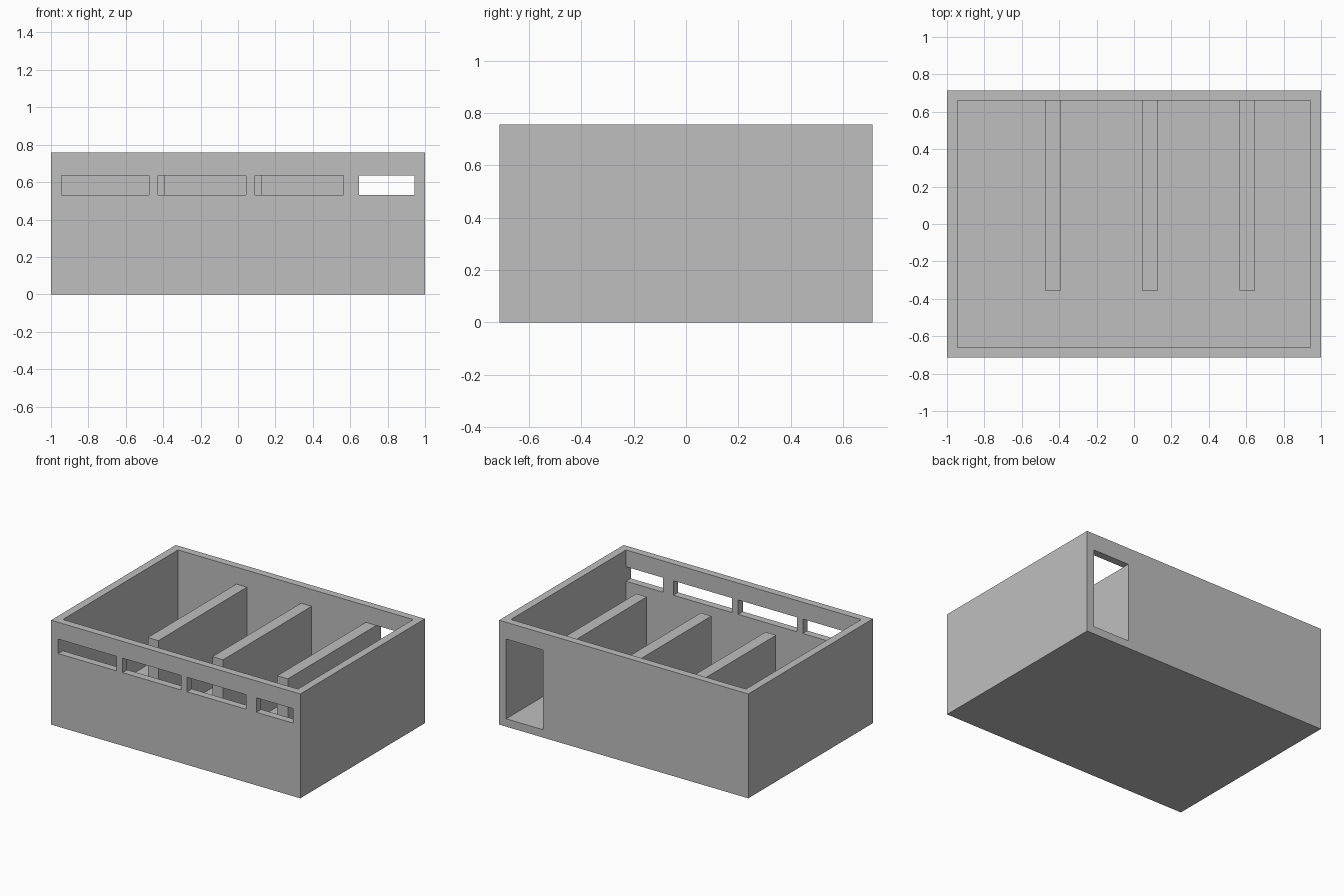
import bpy
import bmesh
from mathutils import Vector

default_cube = bpy.data.objects.get("Cube")
if default_cube:
    bpy.data.objects.remove(default_cube, do_unlink=True)

# Overall sizes
HALF_X, HALF_Y, HEIGHT = 1.0, 0.714, 0.757
WALL = 0.057
IN_X, IN_Y = HALF_X - WALL, HALF_Y - 0.054
HEAD = 0.635          # top of windows, doorway and partitions
SILL = 0.53

grey = bpy.data.materials.new("plain_grey")
grey.use_nodes = True
colour = (0.52, 0.52, 0.52, 1.0)
grey.diffuse_color = colour
grey.node_tree.nodes["Principled BSDF"].inputs["Base Color"].default_value = colour


def box(name, low, high):
    """Axis-aligned box between two corners."""
    low, high = Vector(low), Vector(high)
    bm = bmesh.new()
    bmesh.ops.create_cube(bm, size=1.0)
    bmesh.ops.scale(bm, vec=high - low, verts=bm.verts)
    bmesh.ops.translate(bm, vec=(low + high) / 2, verts=bm.verts)
    mesh = bpy.data.meshes.new(name)
    bm.to_mesh(mesh)
    bm.free()
    mesh.materials.append(grey)
    obj = bpy.data.objects.new(name, mesh)
    bpy.context.collection.objects.link(obj)
    return obj


def cut(target, low, high):
    """Subtract a box from the target and remove the cutter."""
    cutter = box("cutter", low, high)
    cutter.hide_render = True
    mod = target.modifiers.new("cut", "BOOLEAN")
    mod.operation = "DIFFERENCE"
    mod.solver = "EXACT"
    mod.object = cutter
    bpy.context.view_layer.update()
    graph = bpy.context.evaluated_depsgraph_get()
    result = bpy.data.meshes.new_from_object(target.evaluated_get(graph))
    target.modifiers.clear()
    target.data = result
    bpy.data.objects.remove(cutter, do_unlink=True)


# Open-topped shell with floor
shell = box("walls_and_floor", (-HALF_X, -HALF_Y, 0), (HALF_X, HALF_Y, HEIGHT))
cut(shell, (-IN_X, -IN_Y, WALL), (IN_X, IN_Y, HEIGHT + 0.2))

# Strip windows in the front wall
for x0, x1 in ((-IN_X, -0.475), (-0.427, 0.044), (0.091, 0.563), (0.648, IN_X)):
    cut(shell, (x0, -HALF_Y - 0.1, SILL), (x1, -IN_Y + 0.03, HEAD))

# Doorway in the back wall
cut(shell, (0.648, IN_Y - 0.03, WALL), (IN_X, HALF_Y + 0.1, HEAD))

# Partitions standing against the back wall
for side, x0 in (("right", -0.475), ("middle", 0.044), ("left", 0.563)):
    box(side + "_partition", (x0, -0.355, WALL), (x0 + 0.085, IN_Y, HEAD))
